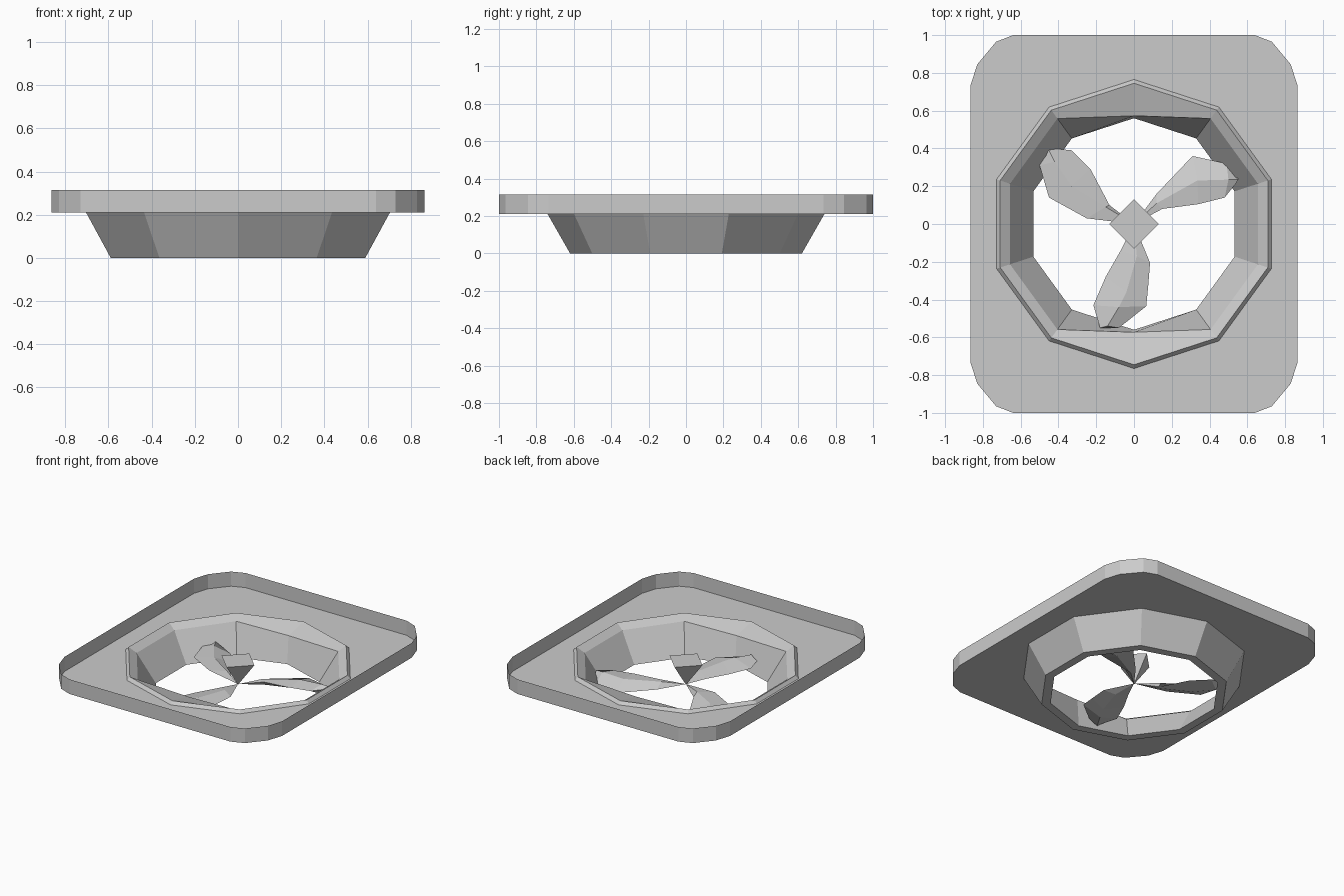
import bpy, bmesh
from math import sin, cos, radians

if "Cube" in bpy.data.objects:
    bpy.data.objects.remove(bpy.data.objects["Cube"])


def finish(bm, name, fix=True):
    if fix:
        bmesh.ops.recalc_face_normals(bm, faces=bm.faces)
    me = bpy.data.meshes.new(name)
    bm.to_mesh(me)
    bm.free()
    ob = bpy.data.objects.new(name, me)
    bpy.context.collection.objects.link(ob)
    return ob


def decagon(r, z, max_y=9):
    pts = [(r * cos(radians(18 + 36 * i)), r * sin(radians(18 + 36 * i))) for i in range(10)]
    return [(x, max(-max_y, min(max_y, y)), z) for x, y in pts]


def bridge(bm, a, b):
    n = len(a)
    for i in range(n):
        j = (i + 1) % n
        bm.faces.new((a[i], a[j], b[j], b[i]))


# Shallow open tray with chamfered corners and a ten-sided hole
corner = [(.865, .735), (.83, .845), (.73, .965), (.64, 1.0)]
outline = corner + [(-x, y) for x, y in corner[::-1]]
outline += [(-x, -y) for x, y in outline]
bm = bmesh.new()
low = [bm.verts.new((x, y, .21)) for x, y in outline]
high = [bm.verts.new((x, y, .315)) for x, y in outline]
hole = [bm.verts.new(p) for p in decagon(.745, .21)]
edges = []
for loop in (low, hole):
    edges += [bm.edges.new((loop[i], loop[i - 1])) for i in range(len(loop))]
bmesh.ops.triangle_fill(bm, edges=edges, use_beauty=True, normal=(0, 0, 1))
floor = list(bm.faces)
bmesh.ops.dissolve_limit(bm, angle_limit=.01, verts=bm.verts[:], edges=bm.edges[:])
bridge(bm, low, high)
finish(bm, "tray")

# Tapered duct with a raised lip
profile = [(.62, 0, 9), (.74, .21, 9), (.765, .213, 9), (.745, .235, 9), (.69, .2, .573), (.56, 0, 9)]
bm = bmesh.new()
rings = [[bm.verts.new(p) for p in decagon(*row)] for row in profile]
for i in range(len(rings)):
    bridge(bm, rings[i - 1], rings[i])
finish(bm, "duct")

# Four-sided pointed hub
bm = bmesh.new()
top = [bm.verts.new((x, y, .24)) for x, y in ((.13, 0), (0, .13), (-.13, 0), (0, -.13))]
tip = bm.verts.new((0, 0, .065))
bm.faces.new(top)
for i in range(4):
    bm.faces.new((top[i - 1], top[i], tip))
finish(bm, "hub")


# Fan blades: each station is one edge, the ridge and the other edge
def blade(name, stations, edge_z):
    bm = bmesh.new()
    root = bm.verts.new((0, 0, .07))
    prev = None
    for k, (ax, ay, rx, ry, bx, by) in enumerate(stations):
        half = .02 + .008 * min(k, 2)
        mid = sum(edge_z) / 2
        ring = [bm.verts.new(p) for p in (
            (ax, ay, edge_z[0]), (rx, ry, mid + half),
            (bx, by, edge_z[1]), (rx, ry, mid - half))]
        if prev:
            bridge(bm, prev, ring)
        else:
            for i in range(4):
                bm.faces.new((root, ring[i - 1], ring[i]))
        prev = ring
    bm.faces.new(prev)
    finish(bm, name)


blade("blade_right", [
    (.15, .08, .12, .11, .12, .16),
    (.34, .105, .335, .23, .31, .36),
    (.48, .14, .50, .235, .49, .32),
    (.54, .215, .55, .235, .555, .25)], (.095, .06))
blade("blade_left", [
    (-.13, .10, -.15, .09, -.25, .03),
    (-.23, .29, -.33, .20, -.45, .14),
    (-.33, .39, -.42, .33, -.50, .31),
    (-.43, .40, -.45, .39, -.47, .37)], (.05, .09))
blade("blade_front", [
    (-.07, -.14, .015, -.17, .085, -.205),
    (-.15, -.28, -.04, -.36, .075, -.33),
    (-.215, -.43, -.08, -.44, .065, -.435),
    (-.18, -.55, -.14, -.54, -.08, -.55)], (.075, .08))
